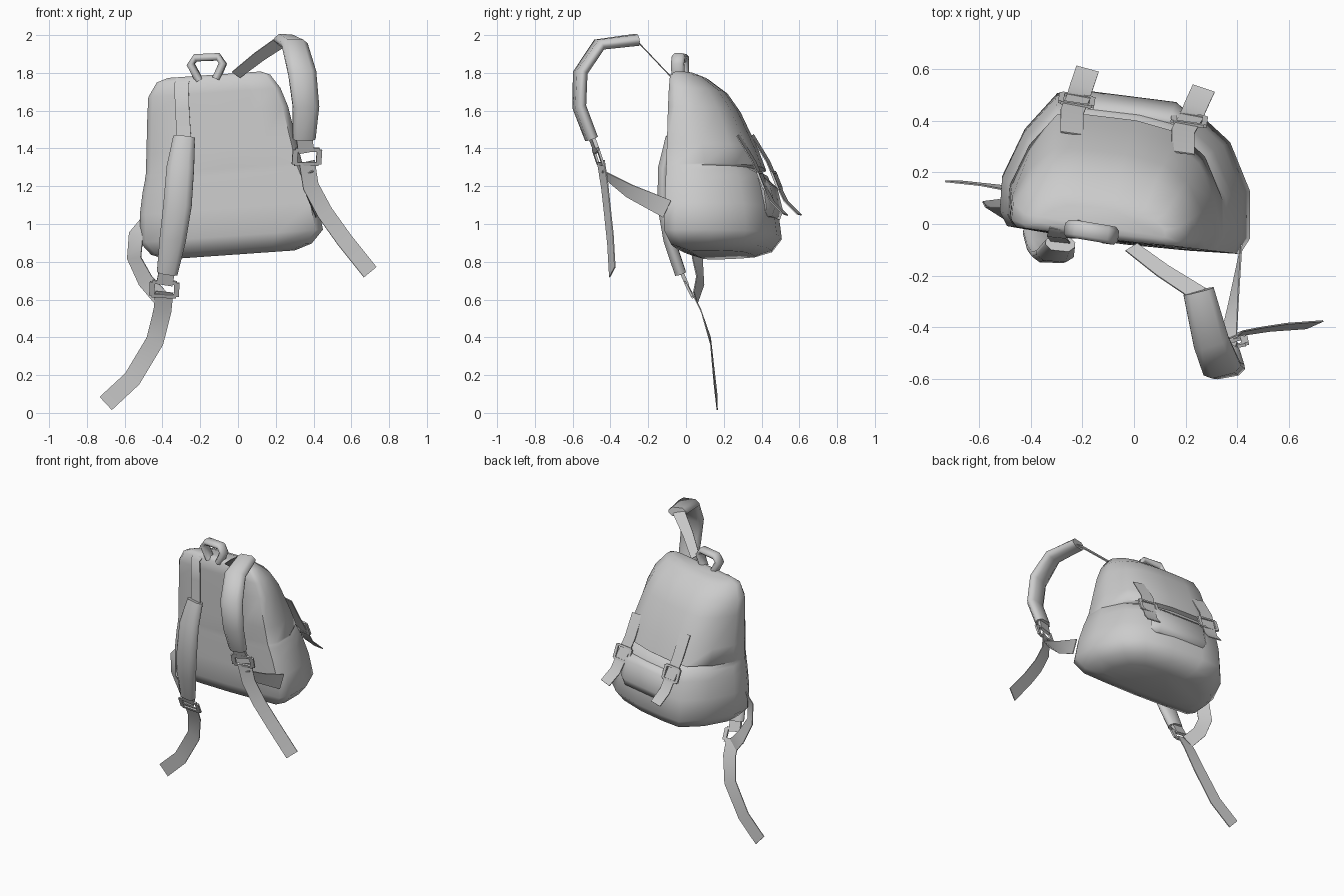
import bpy
import bmesh
from mathutils import Vector

cube = bpy.data.objects.get("Cube")
if cube:
    bpy.data.objects.remove(cube, do_unlink=True)

grey = bpy.data.materials.new("plain grey fabric")
grey.use_nodes = True
colour = (0.6, 0.6, 0.6, 1)
grey.diffuse_color = colour
grey.node_tree.nodes["Principled BSDF"].inputs["Base Color"].default_value = colour


def loft(name, rings, angle=0.8):
    """Skin a list of closed rings and cap both ends."""
    bm = bmesh.new()
    loops = [[bm.verts.new(p) for p in ring] for ring in rings]
    count = len(loops[0])
    for low, high in zip(loops, loops[1:]):
        for i in range(count):
            j = (i + 1) % count
            bm.faces.new((low[i], low[j], high[j], high[i]))
    bm.faces.new(loops[0][::-1])
    bm.faces.new(loops[-1])
    bmesh.ops.recalc_face_normals(bm, faces=bm.faces)
    mesh = bpy.data.meshes.new(name)
    bm.to_mesh(mesh)
    bm.free()
    mesh.materials.append(grey)
    obj = bpy.data.objects.new(name, mesh)
    bpy.context.collection.objects.link(obj)
    bpy.ops.object.select_all(action="DESELECT")
    obj.select_set(True)
    bpy.context.view_layer.objects.active = obj
    bpy.ops.object.shade_smooth_by_angle(angle=angle)


FLAT = [(-.5, -.5), (.5, -.5), (.5, .5), (-.5, .5)]
PADDED = [(-.5, -.15), (-.3, -.5), (.3, -.5), (.5, -.15), (.5, .15), (.3, .5), (-.3, .5), (-.5, .15)]


def sweep(name, path, across, width, thick=0.006, profile=FLAT):
    """Carry a profile along a path; across and width are single values or one per point."""
    pts = [Vector(p) for p in path]
    sides = across if isinstance(across, list) else [across] * len(pts)
    widths = width if isinstance(width, list) else [width] * len(pts)
    rings = []
    for i, p in enumerate(pts):
        along = (pts[min(i + 1, len(pts) - 1)] - pts[max(i - 1, 0)]).normalized()
        side = Vector(sides[i])
        side = (side - along * side.dot(along)).normalized()
        normal = along.cross(side)
        rings.append([p + side * a * widths[i] + normal * b * thick for a, b in profile])
    loft(name, rings, 1.1 if profile is PADDED else 0.8)


def buckle(name, centre, across, up, w, h, bar=0.02):
    """Open rectangular frame."""
    c, a = Vector(centre), Vector(across).normalized()
    u = Vector(up)
    u = (u - a * u.dot(a)).normalized()
    for s, part in ((-1, "lower"), (1, "upper")):
        m = c + u * s * h / 2
        sweep(f"{name}_{part}_bar", [m - a * w / 2, m + a * w / 2], u, bar, 0.012)
    for s, part in ((-1, "right"), (1, "left")):
        m = c + a * s * w / 2
        sweep(f"{name}_{part}_side", [m - u * h / 2, m + u * h / 2], a, bar * 1.4, 0.012)


# Bag body: outline in width and depth fractions, stacked and slanted
OUTLINE = [(.03, 0), (.25, -.02), (.5, -.03), (.75, -.02), (.96, 0), (1, .12), (1, .45),
           (.92, .78), (.8, .95), (.6, 1.01), (.38, 1.01), (.23, .98), (.1, .7), (.01, .35), (0, .1)]


def body_ring(x0, x1, y0, y1, z):
    ring = []
    for s, t in OUTLINE:
        x = x0 + s * (x1 - x0)
        ring.append((x, y0 + t * (y1 - y0) - 0.12 * (x + 0.06), z + 0.07 * (x + 0.06)))
    return ring


# Pouch below, then the small step under the flap, then the upper body
loft("bag_body", [body_ring(*r) for r in (
    (-.38, .3, .06, .35, .835), (-.46, .39, -.03, .44, .865), (-.52, .45, -.06, .49, .935),
    (-.52, .42, -.06, .47, 1.08), (-.505, .38, -.06, .44, 1.2), (-.493, .355, -.06, .415, 1.26),
    (-.49, .345, -.06, .37, 1.285), (-.488, .34, -.06, .405, 1.295), (-.485, .315, -.06, .365, 1.4),
    (-.48, .265, -.06, .27, 1.6), (-.475, .225, -.06, .2, 1.7), (-.43, .17, -.06, .1, 1.775),
    (-.37, .12, -.04, .05, 1.795))], 0.95)

# Back pocket between the two closing straps
sweep("back_pocket", [(-.2, .43, 1.12), (-.17, .46, 1.12), (.15, .42, 1.14), (.18, .39, 1.14)],
      (0, -.25, 1), 0.21, 0.08, PADDED)

# Closing straps and their buckles on the back
for name, x, y, lean in (("right", -.24, 0, .06), ("left", .19, -.075, .08)):
    path = [(x, .35 + y, 1.47), (x, .435 + y, 1.33), (x + lean * .4, .49 + y, 1.2),
            (x + lean * .6, .53 + y, 1.12), (x + lean, .6 + y, 1.05)]
    sweep(f"{name}_closing_strap", path, (1, -.2, 0), 0.09)
    buckle(f"{name}_closing_buckle", (x + lean * .3, .48 + y, 1.23), (1, -.15, 0), (0, -.4, 1), .12, .09, .015)

# Carry handle on top
sweep("carry_handle", [(-.205, -.02, 1.76), (-.25, -.02, 1.845), (-.225, -.02, 1.88),
                       (-.105, -.04, 1.885), (-.08, -.045, 1.85), (-.115, -.04, 1.77)],
      (.12, 1, 0), 0.07, 0.04, PADDED)

# Left shoulder strap, swung up and forward
sweep("left_top_webbing", [(-.01, -.09, 1.79), (.11, -.18, 1.885), (.25, -.27, 1.98)], (1, 0, 0), [.06, .07, .08])
sweep("left_shoulder_pad", [(.25, -.26, 1.975), (.3, -.46, 1.95), (.34, -.56, 1.8), (.36, -.565, 1.62),
                            (.35, -.5, 1.45)], (1, .2, -.05), [.12, .14, .15, .14, .12], 0.06, PADDED)
sweep("left_pad_end", [(.35, -.5, 1.46), (.36, -.47, 1.38)], (1, .2, 0), 0.085, 0.02)
buckle("left_buckle", (.365, -.465, 1.355), (1, .2, 0), (0, .35, -1), .13, .08)
sweep("left_loose_end", [(.365, -.45, 1.33), (.385, -.43, 1.2), (.46, -.415, 1.06), (.56, -.4, .92),
                         (.7, -.39, .745)], (1, .4, .6), 0.09)
sweep("left_lower_webbing", [(.365, -.445, 1.27), (.385, -.3, 1.175), (.415, -.1, 1.08)],
      [(1, .3, .3), (.5, .2, 1), (0, .2, 1)], [.07, .08, .1])

# Right shoulder strap, hanging down
sweep("right_top_webbing", [(-.29, -.02, 1.77), (-.3, -.05, 1.74), (-.295, -.055, 1.6), (-.285, -.07, 1.44)],
      (1, -.1, 0), 0.075)
sweep("right_shoulder_pad", [(-.285, -.075, 1.46), (-.305, -.115, 1.3), (-.32, -.12, 1.1), (-.345, -.09, .92),
                             (-.375, -.03, .74)], (1, -.05, .1), [.115, .145, .15, .14, .11], 0.06, PADDED)
sweep("right_pad_end", [(-.375, -.03, .76), (-.39, .005, .68)], (1, 0, 0), 0.085, 0.02)
buckle("right_buckle", (-.39, .015, .655), (1, 0, -.05), (0, .5, -1), .13, .08)
sweep("right_loose_end", [(-.39, .03, .64), (-.4, .08, .54), (-.44, .13, .38), (-.56, .15, .18), (-.7, .165, .05)],
      [(1, 0, 0), (1, 0, 0), (1, 0, -.3), (1, 0, -1), (1, 0, -1)], 0.095)
sweep("right_lower_webbing", [(-.41, .05, .61), (-.49, .075, .7), (-.55, .06, .82), (-.54, .045, .94),
                              (-.49, .04, 1.0)], [(1, -.3, .6), (1, -.5, .4), (1, -.7, 0), (1, -.6, 0), (1, -.6, 0)], 0.09)
